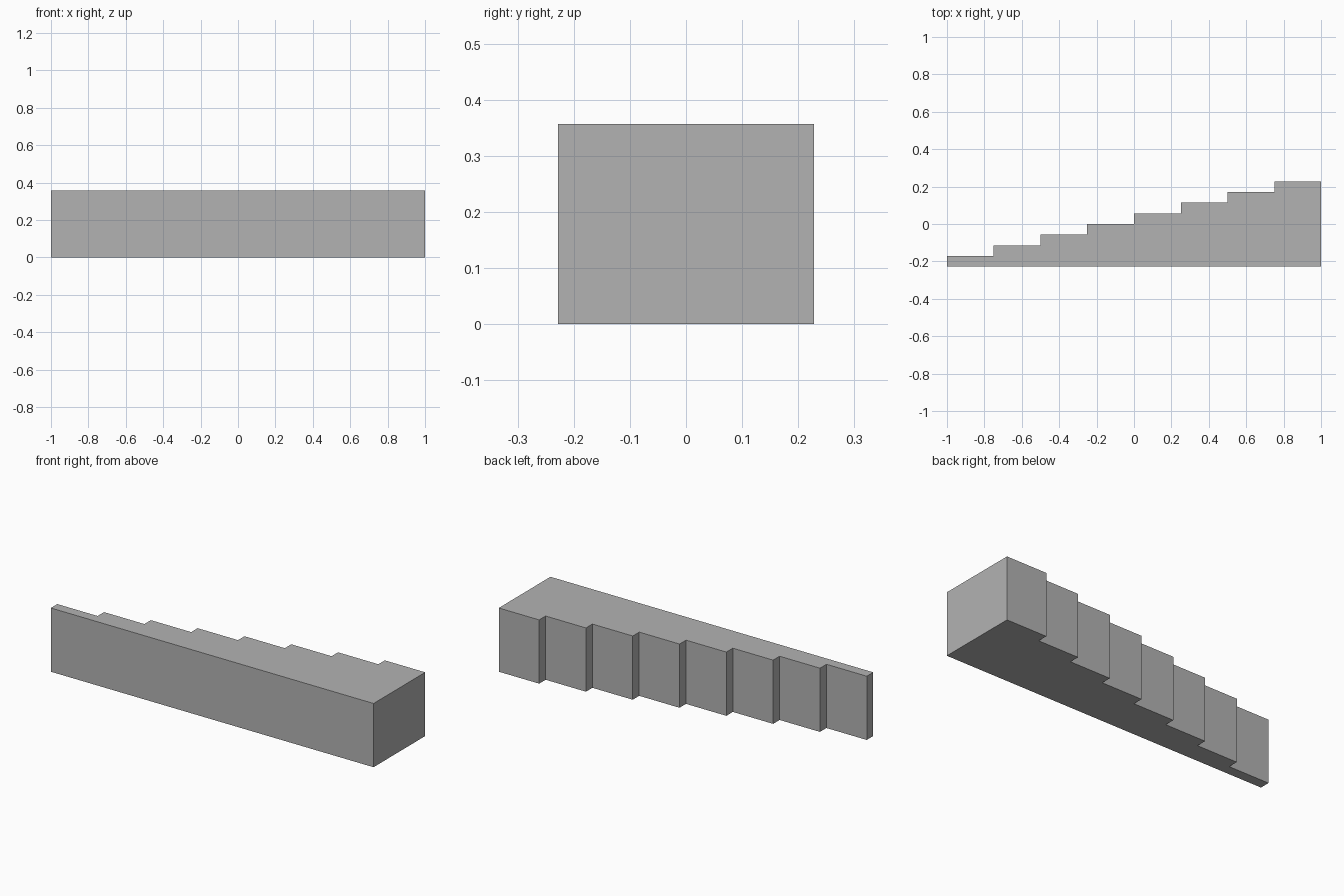
import bpy
import bmesh

# Remove the default cube
cube = bpy.data.objects.get("Cube")
if cube:
    bpy.data.objects.remove(cube, do_unlink=True)

STEPS = 8
LENGTH, DEPTH, HEIGHT = 2.0, 0.457, 0.357
RUN, RISE = LENGTH / STEPS, DEPTH / STEPS


def flat_material(name, colour):
    mat = bpy.data.materials.new(name)
    mat.use_nodes = True
    mat.diffuse_color = colour
    mat.node_tree.nodes["Principled BSDF"].inputs["Base Color"].default_value = colour
    return mat


# Stepped outline: straight front edge, back edge climbing towards +x
x0, y0 = -LENGTH / 2, -DEPTH / 2
outline = [(x0, y0), (-x0, y0)]
for i in reversed(range(STEPS)):
    y = y0 + (i + 1) * RISE
    outline += [(x0 + (i + 1) * RUN, y), (x0 + i * RUN, y)]

# Extrude the outline to full height
bm = bmesh.new()
base = bm.faces.new([bm.verts.new((x, y, 0)) for x, y in outline])
extruded = bmesh.ops.extrude_face_region(bm, geom=[base], use_keep_orig=True)
top = [v for v in extruded["geom"] if isinstance(v, bmesh.types.BMVert)]
bmesh.ops.translate(bm, vec=(0, 0, HEIGHT), verts=top)
bmesh.ops.recalc_face_normals(bm, faces=bm.faces)

mesh = bpy.data.meshes.new("stepped_block")
bm.to_mesh(mesh)
bm.free()
mesh.materials.append(flat_material("plain grey", (0.45, 0.45, 0.45, 1)))
block = bpy.data.objects.new("stepped_block", mesh)
bpy.context.collection.objects.link(block)
